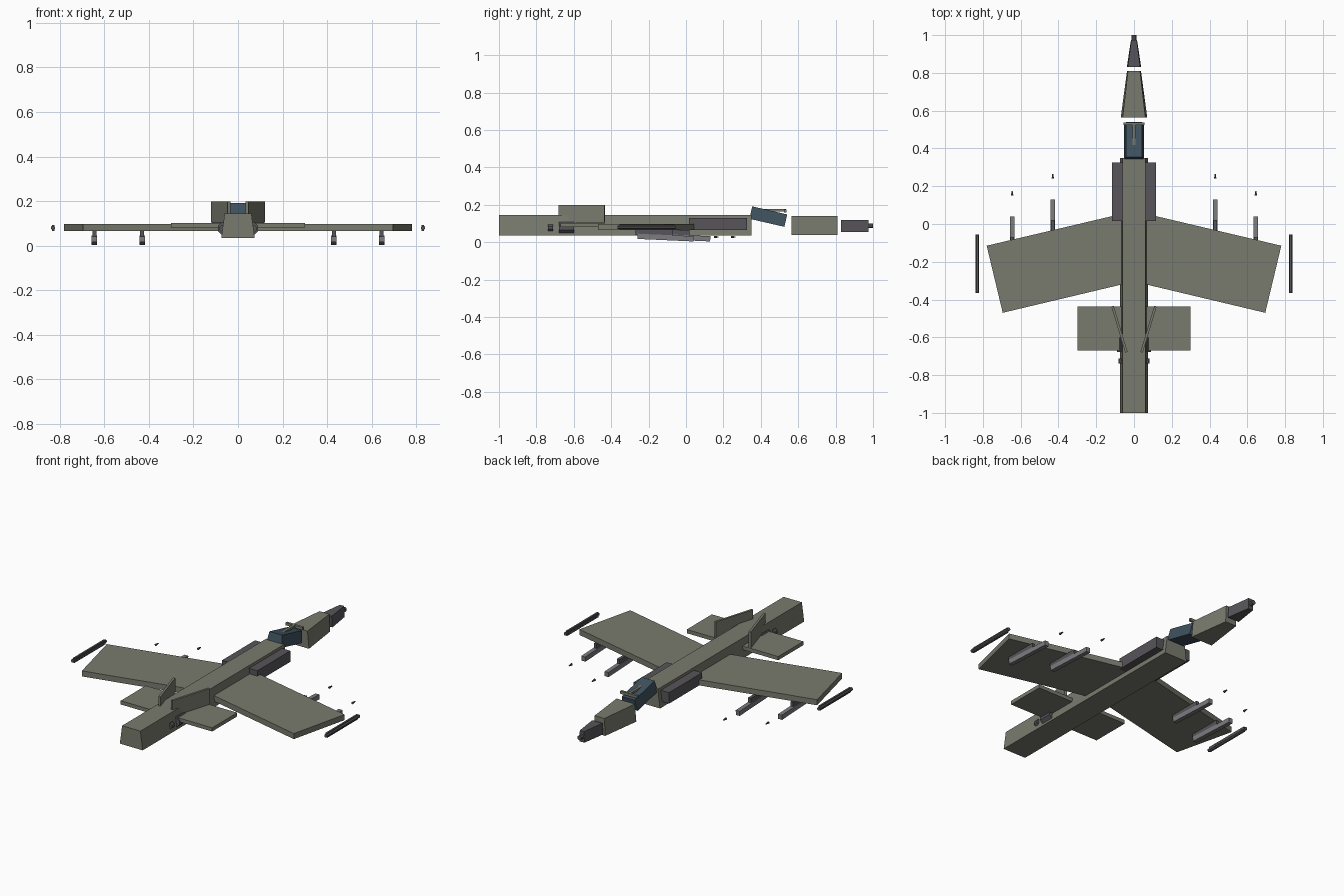
import bpy, bmesh, math
from mathutils import Matrix, Vector

if "Cube" in bpy.data.objects:
    bpy.data.objects.remove(bpy.data.objects["Cube"])


def material(name, rgb):
    m = bpy.data.materials.new(name)
    m.diffuse_color = (*rgb, 1)
    m.use_nodes = True
    m.node_tree.nodes["Principled BSDF"].inputs["Base Color"].default_value = m.diffuse_color
    return m


OLIVE = material("olive", (0.19, 0.195, 0.155))
DARK = material("dark_grey", (0.095, 0.09, 0.1))
GREY = material("store_grey", (0.2, 0.2, 0.21))
BLUE = material("glass_blue", (0.05, 0.085, 0.115))


def loft(name, sections, mat, tf=Matrix()):
    """Skin matching cross-section loops and cap both ends."""
    bm = bmesh.new()
    rings = [[bm.verts.new(tf @ Vector(p)) for p in s] for s in sections]
    n = len(rings[0])
    for a, b in zip(rings, rings[1:]):
        for i in range(n):
            j = (i + 1) % n
            bm.faces.new((a[i], a[j], b[j], b[i]))
    bm.faces.new(rings[0])
    bm.faces.new(rings[-1])
    bmesh.ops.recalc_face_normals(bm, faces=bm.faces)
    mesh = bpy.data.meshes.new(name)
    bm.to_mesh(mesh)
    bm.free()
    mesh.materials.append(mat)
    ob = bpy.data.objects.new(name, mesh)
    bpy.context.collection.objects.link(ob)
    return ob


def trap(y, bottom, top, z0, z1, x=0):
    return [(x - bottom, y, z0), (x + bottom, y, z0), (x + top, y, z1), (x - top, y, z1)]


def box(name, size, loc, mat, rx=0, rz=0):
    w, l, h = (v / 2 for v in size)
    tf = Matrix.Translation(loc) @ Matrix.Rotation(rz, 4, 'Z') @ Matrix.Rotation(rx, 4, 'X')
    return loft(name, [trap(-l, w, w, -h, h), trap(l, w, w, -h, h)], mat, tf)


def ring(x, y, z, r, n=8):
    return [(x + r * math.cos(math.tau * (i + .5) / n), y,
             z + r * math.sin(math.tau * (i + .5) / n)) for i in range(n)]


# Fuselage and the separated nose sections
loft("fuselage", [trap(-1, .075, .06, .035, .145), trap(.35, .075, .06, .035, .145)], OLIVE)
loft("nose_section", [trap(.565, .07, .06, .038, .14), trap(.81, .037, .032, .038, .14)], OLIVE)
loft("nose_cone", [trap(.83, .038, .033, .055, .12), trap(.975, .016, .014, .055, .12)], DARK)
loft("nose_probe", [ring(0, .97, .088, .014), ring(0, 1, .088, .014)], DARK)

# Tilted canopy with its frame
tilt = Matrix.Translation((0, .44, .137)) @ Matrix.Rotation(math.radians(-13), 4, 'X')
loft("canopy", [trap(-.096, .052, .042, -.034, .034), trap(.096, .052, .042, -.034, .034)], BLUE, tilt)
box("canopy_frame_stem", (.016, .12, .012), (0, .475, .171), OLIVE)
box("canopy_frame_bar", (.11, .014, .016), (0, .531, .168), OLIVE)

# Mirrored parts
for side, s in (("left", -1), ("right", 1)):
    # Swept wing as a slanted plate
    plan = [(.03, .062), (.78, -.115), (.695, -.47), (.03, -.312)]
    loft(side + "_wing", [[(s * x, y, z) for x, y in plan] for z in (.065, .098)], OLIVE)
    # Tail surfaces
    box(side + "_tailplane", (.26, .235, .022), (s * .17, -.553, .092), OLIVE)
    box(side + "_fin", (.013, .255, .095), (s * .077, -.557, .152), OLIVE, rz=-s * .295)
    # Engine intake and rear fittings
    loft(side + "_intake", [trap(.015, .032, .032, .065, .13, s * .084),
                            trap(.325, .032, .032, .065, .13, s * .084)], DARK)
    loft(side + "_nozzle", [ring(s * .06, -.678, .078, .032), ring(s * .06, -.6, .078, .032)], DARK)
    loft(side + "_tail_fitting", [ring(s * .066, -.738, .077, .018),
                                  ring(s * .066, -.712, .077, .018)], DARK)
    # Wingtip missile
    loft(side + "_tip_missile", [ring(s * .831, -.365, .08, .01), ring(s * .831, -.055, .08, .01)], DARK)
    box(side + "_tip_rail", (.01, .29, .028), (s * .829, -.21, .08), DARK)
    # Underwing pylons, stores and their detached tips
    for k, x, yf in (("inner", .43, .13), ("outer", .645, .04)):
        box(f"{side}_{k}_pylon", (.018, .2, .026), (s * x, yf - .21, .053), DARK)
        box(f"{side}_{k}_store", (.025, .3, .028), (s * x, yf - .15, .025), GREY, rx=-.045)
        loft(f"{side}_{k}_store_tip", [ring(s * x, yf + .11, .028, .007),
                                       ring(s * x, yf + .135, .028, .003)], DARK)
